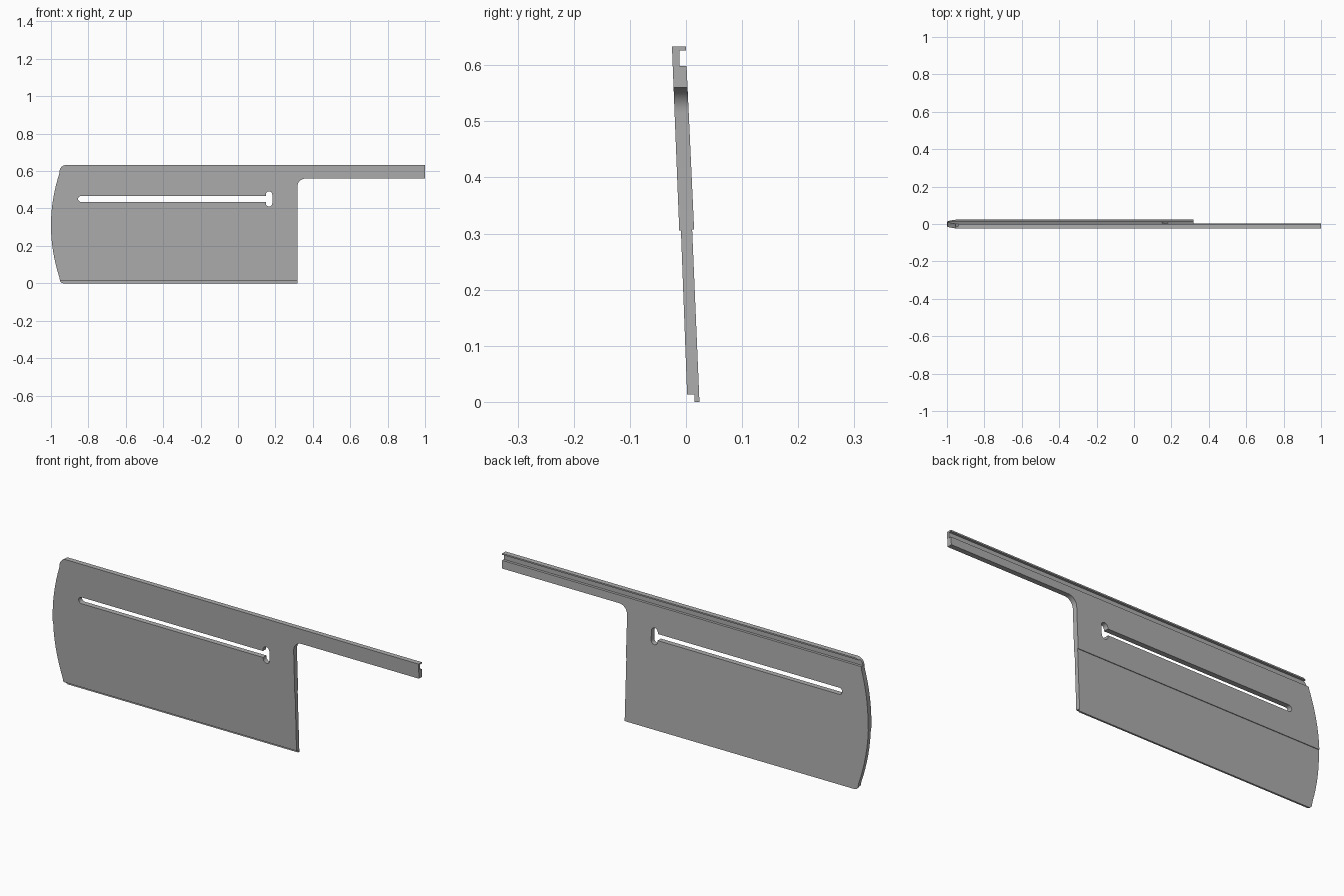
import bpy
import bmesh
from math import sin, cos, pi, radians
from mathutils import Vector

cube = bpy.data.objects.get("Cube")
if cube:
    bpy.data.objects.remove(cube, do_unlink=True)

grey = bpy.data.materials.new("plain_grey")
grey.use_nodes = True
colour = (0.42, 0.42, 0.42, 1)
grey.diffuse_color = colour
grey.node_tree.nodes["Principled BSDF"].inputs["Base Color"].default_value = colour


def prism(name, points, sweep):
    """Sweep a closed loop of 3D points along a vector into a solid."""
    bm = bmesh.new()
    face = bm.faces.new([bm.verts.new(p) for p in points])
    new = bmesh.ops.extrude_face_region(bm, geom=[face])["geom"]
    verts = [g for g in new if isinstance(g, bmesh.types.BMVert)]
    bmesh.ops.translate(bm, verts=verts, vec=Vector(sweep))
    bmesh.ops.recalc_face_normals(bm, faces=bm.faces)
    mesh = bpy.data.meshes.new(name)
    bm.to_mesh(mesh)
    bm.free()
    mesh.materials.append(grey)
    obj = bpy.data.objects.new(name, mesh)
    bpy.context.collection.objects.link(obj)
    return obj


def arc(cx, cz, r, start, end, steps=8):
    angles = [radians(start + (end - start) * i / steps) for i in range(steps + 1)]
    return [(cx + r * cos(a), cz + r * sin(a)) for a in angles]


def through_cutter(name, outline):
    obj = prism(name, [(x, -0.2, z) for x, z in outline], (0, 0.4, 0))
    obj.hide_render = True
    return obj


def boolean(target, cutter, operation):
    mod = target.modifiers.new(cutter.name, "BOOLEAN")
    mod.object = cutter
    mod.operation = operation
    mod.solver = "EXACT"
    bpy.context.view_layer.objects.active = target
    bpy.ops.object.modifier_apply(modifier=mod.name)
    bpy.data.objects.remove(cutter, do_unlink=True)


# Leaning cross-section: top hook and groove, mid-height step, bottom rebate
section = [
    (-0.025, 0.633), (-0.012, 0.305), (-0.009, 0.305), (0.002, 0.013),
    (0.015, 0.013), (0.015, 0), (0.024, 0), (0.011, 0.307),
    (0.0145, 0.307), (0.001, 0.599), (-0.012, 0.599), (-0.012, 0.626),
    (0, 0.626), (0, 0.633),
]
panel = prism("panel", [(-1.1, y, z) for y, z in section], (2.1, 0, 0))

# Panel outline: bowed left end, rounded corners, narrow arm to the right
bow = [(-1 + 0.044 * t * t, 0.31 - 0.275 * t) for t in [i / 8 for i in range(-8, 9)]]
outline = (
    [(1.1, 0.7), (1.1, 0.56)]
    + arc(0.362, 0.515, 0.045, 90, 180)
    + [(0.317, -0.1), (-0.935, -0.1), (-0.935, 0)]
    + arc(-0.934, 0.018, 0.018, 260, 190, 5)
    + bow[::-1]
    + arc(-0.917, 0.595, 0.038, 170, 90)
    + [(-0.917, 0.7)]
)
boolean(panel, through_cutter("outline_cutter", outline), "INTERSECT")

# Long slot joined to an upright rounded slot at its right end
slot = arc(-0.839, 0.451, 0.016, 90, 270) + [(0.16, 0.435), (0.16, 0.467)]
boolean(panel, through_cutter("long_slot_cutter", slot), "DIFFERENCE")
upright = arc(0.166, 0.474, 0.0175, 0, 180) + arc(0.166, 0.428, 0.0175, 180, 360)
boolean(panel, through_cutter("upright_slot_cutter", upright), "DIFFERENCE")

# Smooth the curved edges, keep corners crisp
bpy.ops.object.select_all(action="DESELECT")
panel.select_set(True)
bpy.context.view_layer.objects.active = panel
bpy.ops.object.shade_smooth_by_angle(angle=radians(25))
